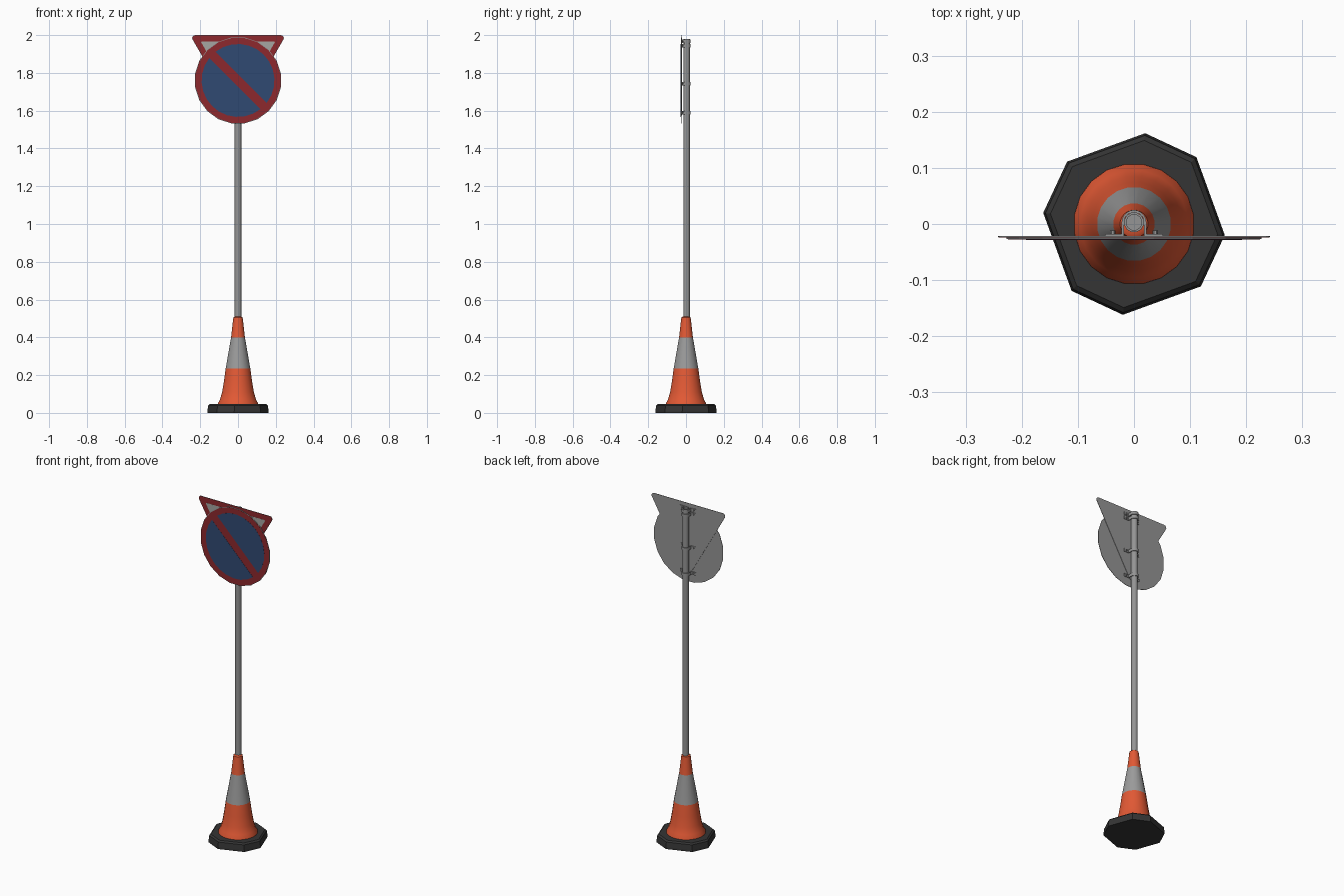
import bpy, bmesh, math
from math import sin, cos, pi, radians

if "Cube" in bpy.data.objects:
    bpy.data.objects.remove(bpy.data.objects["Cube"])


def material(name, rgb):
    m = bpy.data.materials.new(name)
    m.diffuse_color = (*rgb, 1)
    m.use_nodes = True
    m.node_tree.nodes["Principled BSDF"].inputs["Base Color"].default_value = m.diffuse_color
    return m


ORANGE = material("cone orange", (0.76, 0.10, 0.035))
STRIPE = material("reflective grey", (0.33, 0.33, 0.33))
METAL = material("galvanised metal", (0.30, 0.30, 0.30))
RUBBER = material("black rubber", (0.035, 0.035, 0.035))
RED = material("sign red", (0.27, 0.022, 0.027))
BLUE = material("sign blue", (0.03, 0.068, 0.17))
WHITE = material("sign white", (0.38, 0.38, 0.36))


def finish(bm, name, mats, smooth=None):
    bmesh.ops.recalc_face_normals(bm, faces=bm.faces[:])
    me = bpy.data.meshes.new(name)
    bm.to_mesh(me)
    bm.free()
    for m in mats:
        me.materials.append(m)
    ob = bpy.data.objects.new(name, me)
    bpy.context.collection.objects.link(ob)
    if smooth:
        bpy.ops.object.select_all(action='DESELECT')
        ob.select_set(True)
        bpy.context.view_layer.objects.active = ob
        bpy.ops.object.shade_smooth_by_angle(angle=radians(smooth))
    return ob


def lathe(name, profile, angles, mats, rule=None, cy=0.0, smooth=None):
    """Rings of (radius, z) around the given angles, closed at both ends."""
    bm = bmesh.new()
    rings = [[bm.verts.new((r * cos(a), cy + r * sin(a), z)) for a in angles]
             for r, z in profile]
    n = len(angles)
    for i in range(len(rings) - 1):
        for k in range(n):
            f = bm.faces.new((rings[i][k], rings[i][(k + 1) % n],
                              rings[i + 1][(k + 1) % n], rings[i + 1][k]))
            if rule:
                f.material_index = rule(f.calc_center_median().z)
    bm.faces.new(rings[0])
    bm.faces.new(rings[-1])
    return finish(bm, name, mats, smooth)


def prism(name, pts, lo, hi, mat, axis='y', smooth=None):
    """Extrude a 2D outline along y (outline in xz) or z (outline in xy)."""
    bm = bmesh.new()
    def put(p, h):
        return bm.verts.new((p[0], h, p[1]) if axis == 'y' else (p[0], p[1], h))
    a = [put(p, lo) for p in pts]
    b = [put(p, hi) for p in pts]
    n = len(pts)
    bm.faces.new(a)
    bm.faces.new(b)
    for k in range(n):
        bm.faces.new((a[k], a[(k + 1) % n], b[(k + 1) % n], b[k]))
    return finish(bm, name, [mat], smooth)


def arc(cx, cz, r, a0, a1, steps):
    return [(cx + r * cos(radians(a0 + (a1 - a0) * i / steps)),
             cz + r * sin(radians(a0 + (a1 - a0) * i / steps))) for i in range(steps + 1)]


def circle(n):
    return [2 * pi * (k + 0.5) / n for k in range(n)]


# Rubber base: a square with cut corners, turned a little
base_angles = [radians(65 + 90 * k + s) for k in range(4) for s in (-18, 18)]
lathe("rubber_base", [(0.163, 0), (0.163, 0.01), (0.159, 0.04), (0.15, 0.048)],
      base_angles, [RUBBER])

# Traffic cone with a reflective band
lathe("traffic_cone",
      [(0.108, 0.045), (0.107, 0.052), (0.096, 0.072), (0.085, 0.11), (0.075, 0.17),
       (0.066, 0.235), (0.037, 0.40), (0.025, 0.505), (0.018, 0.51)],
      circle(20), [ORANGE, STRIPE], lambda z: int(0.235 < z < 0.40), smooth=40)

# Hollow-topped pole
PY = 0.003
lathe("pole", [(0.018, 0.05), (0.018, 1.98), (0.014, 1.98), (0.014, 1.95)],
      circle(12), [METAL], cy=PY, smooth=40)

# Round sign: metal plate, red face and two blue segments leaving the diagonal bar
CZ, R = 1.76, 0.23
disc = arc(0, CZ, R, 9, 351, 19)
face = arc(0, CZ, R - 0.003, 9, 351, 19)
prism("round_sign_plate", disc, -0.0265, -0.0245, METAL)
prism("round_sign_red_face", face, -0.0273, -0.0265, RED)
half = math.degrees(math.acos(0.024 / 0.193))
for side, mid in (("upper", 45), ("lower", 225)):
    prism("round_sign_blue_" + side, arc(0, CZ, 0.193, mid - half, mid + half, 12),
          -0.0281, -0.0273, BLUE)


# Triangular sign behind it, point down, rounded corners
def triangle(core, r):
    pts = []
    for a in (30, 150, 270):
        pts += arc(core * cos(radians(a)), 1.853 + core * sin(radians(a)),
                   r, a - 60, a + 60, 4)
    return pts


prism("triangle_sign_plate", triangle(0.263, 0.015), -0.0235, -0.0215, METAL)
prism("triangle_sign_red_face", triangle(0.263, 0.0135), -0.0241, -0.0235, RED)
prism("triangle_sign_white_face", triangle(0.219, 0.005), -0.0245, -0.0241, WHITE)

# Pole clamps: U band with flanges and two bolts each
band = ([(-0.052, -0.0215), (-0.052, -0.018), (-0.022, -0.018)]
        + arc(0, PY, 0.022, 180, 0, 10)
        + [(0.022, -0.018), (0.052, -0.018), (0.052, -0.0215), (0.018, -0.0215)]
        + arc(0, PY, 0.018, 0, 180, 10) + [(-0.018, -0.0215)])
for i, z in enumerate((1.59, 1.743, 1.943, 1.968)):
    prism(f"clamp_band_{i + 1}", band, z - 0.009, z + 0.009, METAL, 'z', 40)
    for side, x in (("left", -0.038), ("right", 0.038)):
        prism(f"clamp_bolt_{side}_{i + 1}", arc(x, z, 0.005, 0, 300, 5),
              -0.018, -0.012, METAL)
